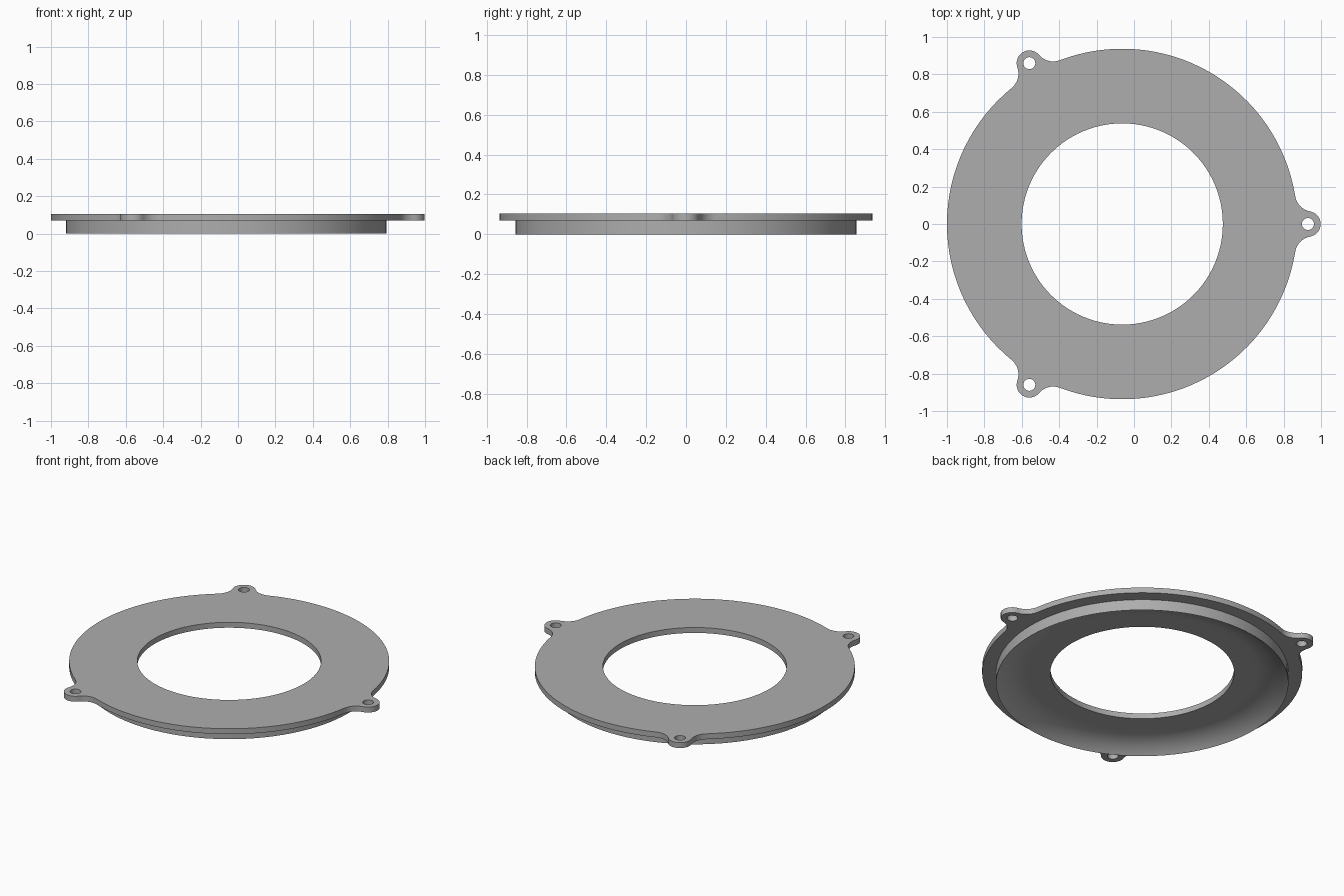
import bpy
import bmesh
from math import sin, cos, atan2, sqrt, pi, radians

cube = bpy.data.objects.get("Cube")
if cube:
    bpy.data.objects.remove(cube)

# Main dimensions, measured from the axis of the ring
CX = -0.063
TOP, MID = 0.105, 0.07
R_OUT, R_STEP, R_BORE = 0.937, 0.856, 0.538
LUG_D, LUG_R, BOLT_R, FILLET = 0.993, 0.068, 0.032, 0.1
DISH = 0.18
SEG = 96


def arc(cx, cy, r, a0, a1, n):
    return [(cx + r * cos(a0 + (a1 - a0) * i / n),
             cy + r * sin(a0 + (a1 - a0) * i / n)) for i in range(n + 1)]


def circle(r, n=SEG, cx=0, cy=0):
    return arc(cx, cy, r, 0, 2 * pi, n)[:-1]


def rotate(points, a):
    return [(x * cos(a) - y * sin(a), x * sin(a) + y * cos(a)) for x, y in points]


def flange_outline():
    # Fillet centre is tangent to both the disc and the lug
    far, near = R_OUT + FILLET, LUG_R + FILLET
    fx = (far**2 - near**2 + LUG_D**2) / (2 * LUG_D)
    fy = sqrt(far**2 - fx**2)
    disc_a, lug_a = atan2(fy, fx), atan2(fy, fx - LUG_D)
    lower = arc(fx, -fy, FILLET, pi - disc_a, pi - lug_a, 10)
    upper = arc(fx, fy, FILLET, lug_a - pi, disc_a - pi, 10)
    third = (lower[:-1] + arc(LUG_D, 0, LUG_R, -lug_a, lug_a, 20)
             + upper[1:-1] + arc(0, 0, R_OUT, disc_a, 2 * pi / 3 - disc_a, 32)[:-1])
    return [p for k in range(3) for p in rotate(third, k * 2 * pi / 3)]


bm = bmesh.new()


def ring(points, z):
    return [bm.verts.new((x + CX, y, z)) for x, y in points]


def wall(a, b):
    for i in range(len(a)):
        j = (i + 1) % len(a)
        bm.faces.new((a[i], a[j], b[j], b[i]))


def fill(loops):
    edges = []
    for loop in loops:
        for i, v in enumerate(loop):
            w = loop[(i + 1) % len(loop)]
            edges.append(bm.edges.get((v, w)) or bm.edges.new((v, w)))
    bmesh.ops.triangle_fill(bm, edges=edges, use_beauty=True)


# Flange edge and bolt holes
outline = flange_outline()
bolts = [rotate(circle(BOLT_R, 24, LUG_D), k * 2 * pi / 3) for k in range(3)]
top_loops, low_loops = [], []
for points in [outline] + bolts:
    top, low = ring(points, TOP), ring(points, MID)
    wall(top, low)
    top_loops.append(top)
    low_loops.append(low)

# Bore, dished underside and stepped rim, from the top face round to the flange
bend = 2 * atan2(MID, DISH)
bend_r = DISH / sin(bend)
profile = [(R_BORE, TOP), (R_BORE, MID)]
for i in range(13):
    a = bend * i / 12
    profile.append((R_STEP - DISH + bend_r * sin(a), MID - bend_r * (1 - cos(a))))
profile.append((R_STEP, MID))
rings = [ring(circle(r), z) for r, z in profile]
for a, b in zip(rings, rings[1:]):
    wall(a, b)

# Flat faces of the flange
fill(top_loops + [rings[0]])
fill(low_loops + [rings[-1]])
bmesh.ops.recalc_face_normals(bm, faces=bm.faces)

mesh = bpy.data.meshes.new("flanged_ring")
bm.to_mesh(mesh)
bm.free()
obj = bpy.data.objects.new("flanged_ring", mesh)
bpy.context.collection.objects.link(obj)

# Plain grey finish
grey = bpy.data.materials.new("plain_grey")
grey.use_nodes = True
colour = (0.42, 0.42, 0.42, 1)
grey.diffuse_color = colour
grey.node_tree.nodes["Principled BSDF"].inputs["Base Color"].default_value = colour
mesh.materials.append(grey)

bpy.ops.object.select_all(action="DESELECT")
obj.select_set(True)
bpy.context.view_layer.objects.active = obj
bpy.ops.object.shade_smooth_by_angle(angle=radians(30))
